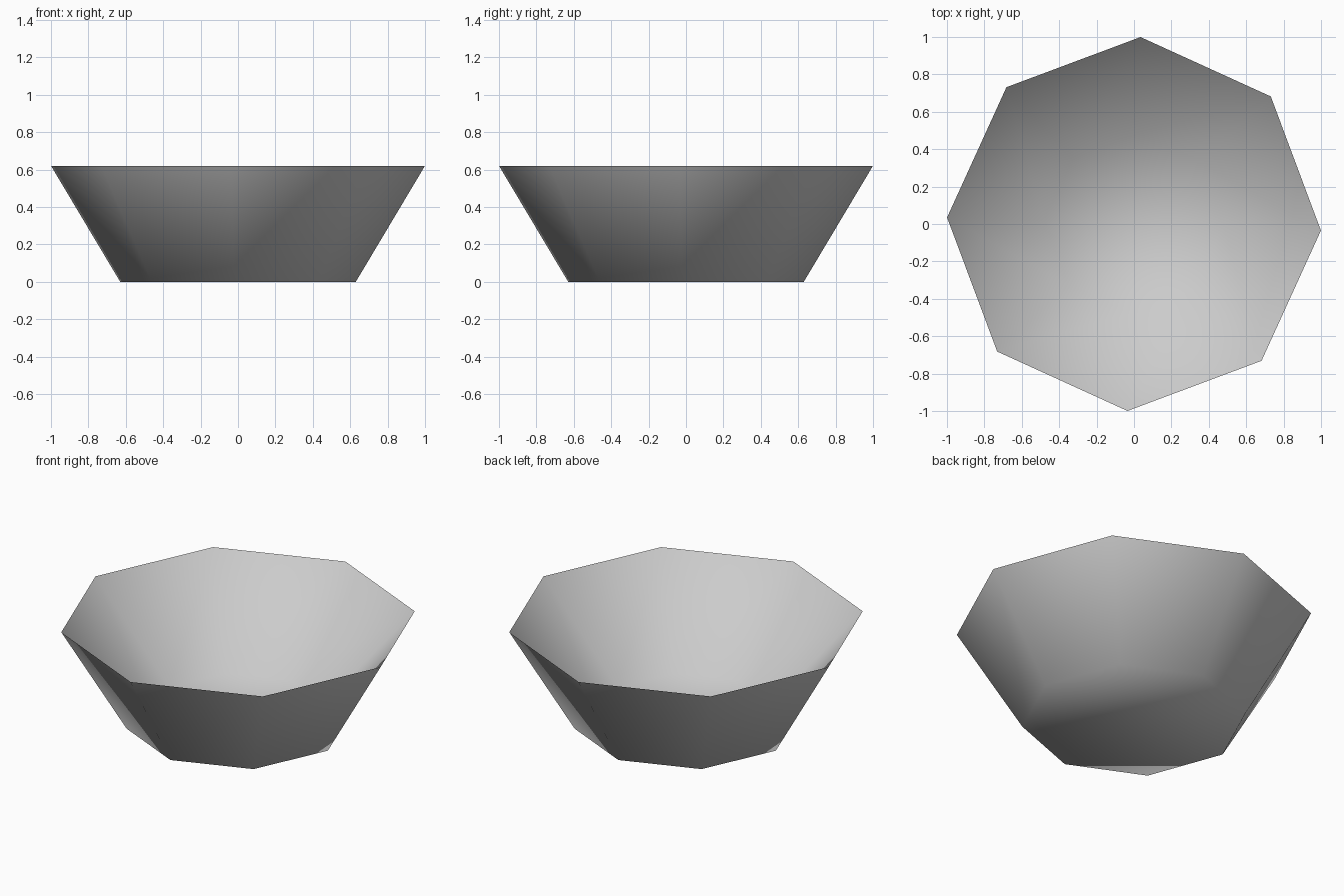
import bpy, bmesh, math

cube = bpy.data.objects.get("Cube")
if cube:
    bpy.data.objects.remove(cube, do_unlink=True)

SIDES = 8
TWIST = math.radians(-2)

# Outer foot, rim and inner floor as (radius, height)
PROFILE = [(0.63, 0.0), (1.0, 0.62), (0.48, 0.08)]

# Plain grey material
grey = bpy.data.materials.new("light_grey")
grey.use_nodes = True
colour = (0.6, 0.6, 0.6, 1)
grey.diffuse_color = colour
grey.node_tree.nodes["Principled BSDF"].inputs["Base Color"].default_value = colour


def ring(bm, radius, height):
    angles = [TWIST + math.tau * i / SIDES for i in range(SIDES)]
    return [bm.verts.new((radius * math.cos(a), radius * math.sin(a), height)) for a in angles]


# Bowl walls: outside up to the rim, then down to the raised inner floor
bm = bmesh.new()
foot, rim, floor = [ring(bm, r, z) for r, z in PROFILE]
for low, high in ((foot, rim), (rim, floor)):
    for i in range(SIDES):
        j = (i + 1) % SIDES
        bm.faces.new((low[i], low[j], high[j], high[i]))

# Underside and inner floor
bm.faces.new(foot[::-1])
bm.faces.new(floor)

# Smooth inside and outside, with a crisp rim
for f in bm.faces:
    f.smooth = True
for i in range(SIDES):
    bm.edges.get((rim[i - 1], rim[i])).smooth = False

mesh = bpy.data.meshes.new("bowl")
bm.to_mesh(mesh)
bm.free()
mesh.materials.append(grey)
bowl = bpy.data.objects.new("bowl", mesh)
bpy.context.collection.objects.link(bowl)
